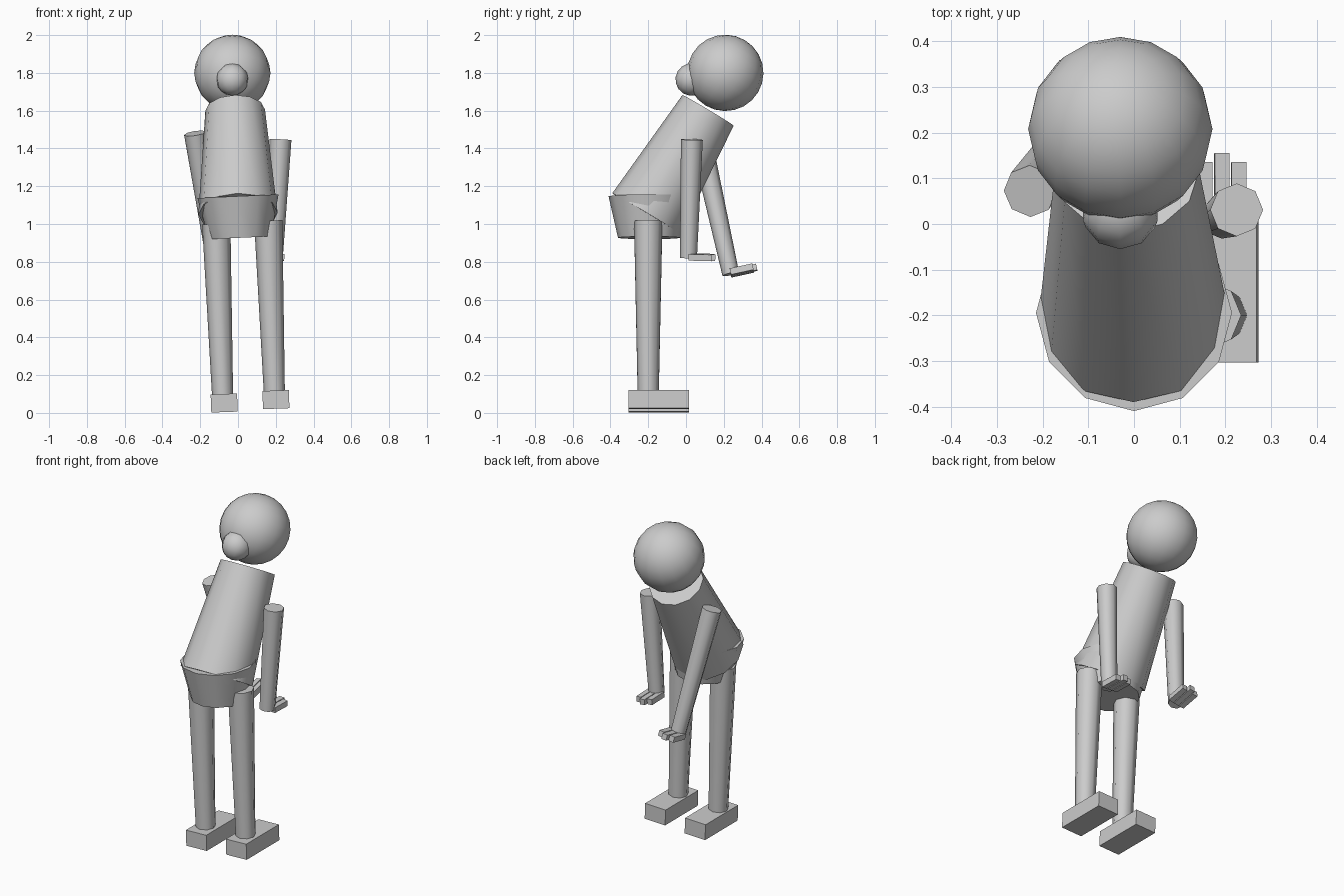
import bpy, bmesh, math
from mathutils import Vector, Matrix

if "Cube" in bpy.data.objects:
    bpy.data.objects.remove(bpy.data.objects["Cube"])

grey = bpy.data.materials.new("plain grey")
grey.diffuse_color = (0.6, 0.6, 0.6, 1)
grey.use_nodes = True
grey.node_tree.nodes["Principled BSDF"].inputs["Base Color"].default_value = grey.diffuse_color


def finish(name, bm, matrix, smooth=True):
    mesh = bpy.data.meshes.new(name)
    bm.to_mesh(mesh)
    bm.free()
    mesh.materials.append(grey)
    ob = bpy.data.objects.new(name, mesh)
    bpy.context.collection.objects.link(ob)
    ob.matrix_world = matrix
    if smooth:
        bpy.ops.object.select_all(action='DESELECT')
        ob.select_set(True)
        bpy.context.view_layer.objects.active = ob
        bpy.ops.object.shade_smooth_by_angle(angle=math.radians(55))
    return ob


def axis_frame(bottom, top):
    """Rotation taking local z onto the bottom-to-top axis."""
    axis = Vector(top) - Vector(bottom)
    return Vector((0, 0, 1)).rotation_difference(axis).to_matrix().to_4x4()


def taper(name, bottom, top, r_bottom, r_top, sides):
    """Capped tapered cylinder between two points."""
    b, t = Vector(bottom), Vector(top)
    bm = bmesh.new()
    bmesh.ops.create_cone(bm, cap_ends=True, segments=sides, radius1=r_bottom,
                          radius2=r_top, depth=(t - b).length)
    return finish(name, bm, Matrix.Translation((b + t) / 2) @ axis_frame(b, t))


def ball(name, centre, radius, u, v, tilt):
    bm = bmesh.new()
    bmesh.ops.create_uvsphere(bm, u_segments=u, v_segments=v, radius=radius)
    return finish(name, bm, Matrix.Translation(centre) @ Matrix.Rotation(tilt, 4, 'X'))


def box(name, size, offset, matrix):
    bm = bmesh.new()
    bmesh.ops.create_cube(bm, size=1)
    bmesh.ops.scale(bm, vec=size, verts=bm.verts)
    bmesh.ops.translate(bm, vec=offset, verts=bm.verts)
    return finish(name, bm, matrix, smooth=False)


# Head and nose
ball("head", (-0.03, 0.208, 1.8), 0.202, 16, 12, math.radians(-31))
ball("nose", (-0.03, 0.03, 1.765), 0.086, 10, 8, math.radians(-31))

# Leaning torso and pelvis
taper("torso", (0, -0.21, 1.055), (-0.015, 0.117, 1.602), 0.21, 0.158, 12)
taper("pelvis", (0.01, -0.195, 0.927), (0, -0.195, 1.147), 0.165, 0.215, 12)

# Legs and feet: bottom and top of each leg
legs = {"left": ((-0.082, -0.2, 0.1), (-0.115, -0.2, 1.0)),
        "right": ((0.192, -0.2, 0.118), (0.16, -0.2, 1.018))}
for side, (bottom, top) in legs.items():
    taper(side + "_leg", bottom, top, 0.056, 0.075, 8)
    frame = Matrix.Translation(bottom) @ axis_frame(bottom, top)
    box(side + "_foot", (0.14, 0.32, 0.096), (0.007, 0.056, -0.048), frame)

# Arms, with three fingers square to each arm's lower end
arms = {"left": ((-0.11, 0.237, 0.735), (-0.228, 0.072, 1.48)),
        "right": ((0.192, 0.013, 0.82), (0.225, 0.031, 1.447))}
for side, (bottom, top) in arms.items():
    taper(side + "_arm", bottom, top, 0.045, 0.058, 8)
    frame = Matrix.Translation(bottom) @ axis_frame(bottom, top)
    for i, length in zip((-1, 0, 1), (0.122, 0.142, 0.122)):
        box(f"{side}_finger_{i + 2}", (0.032, length, 0.034),
            (i * 0.037, length / 2, 0.006), frame)
